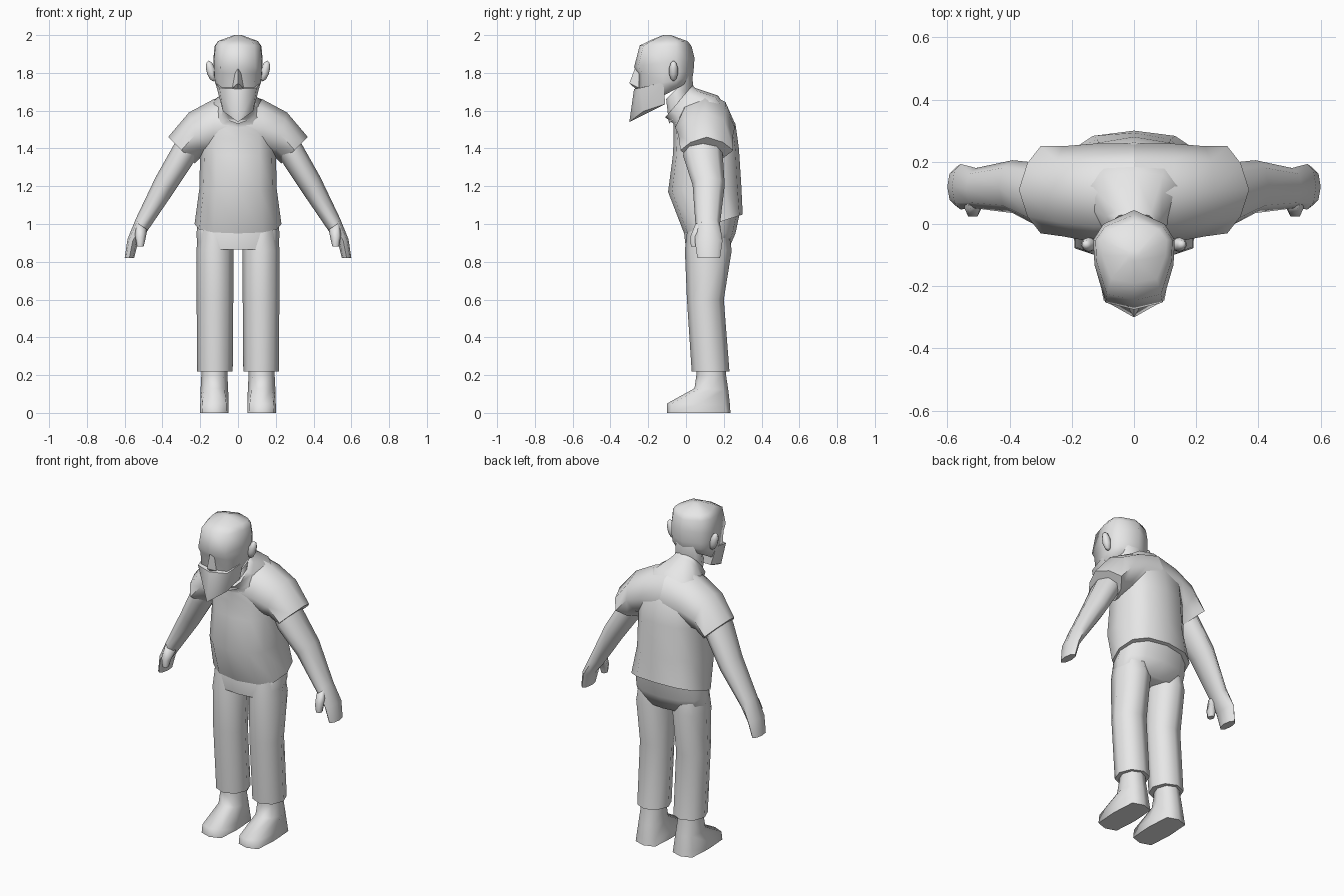
import bpy, bmesh, math
from mathutils import Vector

if "Cube" in bpy.data.objects:
    bpy.data.objects.remove(bpy.data.objects["Cube"])

grey = bpy.data.materials.new("plain grey")
grey.diffuse_color = (0.8, 0.8, 0.8, 1)
grey.use_nodes = True
grey.node_tree.nodes["Principled BSDF"].inputs["Base Color"].default_value = grey.diffuse_color


def oval(n, p):
    """Unit rounded-box outline; first number runs side to side, second back to front."""
    f = lambda v: math.copysign(abs(v) ** (2 / p), v) if abs(v) > 1e-6 else 0.0
    return [(f(math.sin(2 * math.pi * i / n)), f(math.cos(2 * math.pi * i / n))) for i in range(n)]


def finish(name, bm, mirror=False, angle=72):
    bmesh.ops.recalc_face_normals(bm, faces=bm.faces)
    me = bpy.data.meshes.new(name)
    bm.to_mesh(me)
    bm.free()
    me.materials.append(grey)
    ob = bpy.data.objects.new(name, me)
    bpy.context.collection.objects.link(ob)
    bpy.ops.object.select_all(action='DESELECT')
    ob.select_set(True)
    bpy.context.view_layer.objects.active = ob
    bpy.ops.object.shade_smooth_by_angle(angle=math.radians(angle))
    if mirror:
        ob.modifiers.new("mirror", 'MIRROR').use_mirror_merge = False
    return ob


def loft(name, rings, outline, mirror=False):
    """Each ring: two opposite points a, b and a half-width vector w; one outline or one per ring."""
    bm = bmesh.new()
    outlines = outline if isinstance(outline[0], list) else [outline] * len(rings)
    loops = []
    for (a, b, w), shape in zip(rings, outlines):
        a, b, w = Vector(a), Vector(b), Vector(w)
        loops.append([bm.verts.new((a + b) / 2 + w * s + (a - b) / 2 * t) for s, t in shape])
    n = len(outlines[0])
    for lo, hi in zip(loops, loops[1:]):
        for i in range(n):
            j = (i + 1) % n
            bm.faces.new((lo[i], lo[j], hi[j], hi[i]))
    bm.faces.new(loops[0])
    bm.faces.new(loops[-1])
    return finish(name, bm, mirror)


def body_loft(name, x, rows, outline, mirror=False):
    """Rows: back y, back z, front y, front z, half width."""
    return loft(name, [((x, yb, zb), (x, yf, zf), (w, 0, 0)) for yb, zb, yf, zf, w in rows],
                outline, mirror)


def limb_loft(name, rows, outline):
    """Rows: outer x, z, inner x, z, centre y, half depth."""
    return loft(name, [((xo, y, zo), (xi, y, zi), (0, d, 0)) for xo, zo, xi, zi, y, d in rows],
                outline, True)


def hull(name, half, mid=()):
    """Convex solid from points mirrored in x."""
    bm = bmesh.new()
    for x, y, z in half:
        bm.verts.new((x, y, z))
        bm.verts.new((-x, y, z))
    for p in mid:
        bm.verts.new(p)
    bmesh.ops.convex_hull(bm, input=bm.verts)
    return finish(name, bm, False, 50)


# Shirt body with collar
body_loft("shirt", 0, [
    (.30, 1.05, -.01, .95, .23),
    (.293, 1.2, -.095, 1.17, .205),
    (.28, 1.40, -.07, 1.36, .20),
    (.262, 1.53, -.065, 1.45, .20),
    (.17, 1.68, -.065, 1.51, .16),
    (.05, 1.72, -.065, 1.53, .10),
    (.035, 1.735, -.11, 1.565, .085)], oval(12, 2.5))

# Shoulder yoke running out into the sleeves
limb_loft("sleeves", [
    (.0, 1.70, .0, 1.36, .10, .16),
    (.13, 1.66, .13, 1.36, .10, .158),
    (.26, 1.59, .195, 1.355, .105, .145),
    (.37, 1.46, .23, 1.32, .11, .14)],
    [oval(8, 1.8), oval(8, 1.8), oval(8, 1.75), oval(8, 1.4)])

# Arms with hands, and thumbs
limb_loft("arms", [
    (.31, 1.47, .21, 1.37, .09, .10),
    (.345, 1.41, .245, 1.31, .09, .105),
    (.435, 1.25, .345, 1.16, .12, .085),
    (.54, 1.03, .475, .97, .115, .065),
    (.585, .92, .53, .90, .12, .073),
    (.60, .82, .55, .82, .12, .06)], oval(8, 2))
limb_loft("thumbs", [
    (.54, 1.01, .48, .97, .085, .04),
    (.545, .94, .49, .92, .05, .03),
    (.535, .88, .50, .88, .045, .022)], oval(6, 2.2))

# Trousers
body_loft("trouser_seat", 0, [
    (.285, 1.06, .0, 1.0, .21),
    (.262, .95, -.01, .95, .22),
    (.225, .865, .0, .865, .214)], oval(12, 2.3))
body_loft("trouser_legs", .122, [
    (.22, 1.0, .01, 1.0, .08),
    (.242, .86, -.006, .86, .099),
    (.20, .60, .005, .60, .097),
    (.23, .22, .03, .22, .094)], oval(8, 2), True)

# Ankles running down into the feet
body_loft("feet", .125, [
    (.21, .28, .06, .28, .067),
    (.212, .20, .055, .20, .069),
    (.224, .12, .045, .13, .073),
    (.233, .04, -.10, .05, .075),
    (.235, .0, -.10, .0, .075)],
    [oval(8, 2), oval(8, 2), oval(8, 2.3), oval(8, 4), oval(8, 5)], True)

# Neck and head
body_loft("neck", 0, [
    (.045, 1.68, -.09, 1.53, .08),
    (.03, 1.80, -.105, 1.66, .082)], oval(8, 2.2))
half = [(0, 1), (.75, .72), (1, .4), (.97, -.1), (.70, -.86), (0, -1)]
skull = half + [(-x, y) for x, y in half[-2:0:-1]]
body_loft("head", 0, [
    (.02, 1.755, -.21, 1.63, .10),
    (.035, 1.78, -.25, 1.72, .125),
    (.04, 1.81, -.252, 1.795, .129),
    (.045, 1.88, -.275, 1.83, .131),
    (.03, 1.94, -.245, 1.945, .124),
    (.01, 1.967, -.19, 1.972, .105),
    (-.08, 2.0, -.12, 2.0, .02)], skull)

# Face details
hull("nose", [(.03, -.25, 1.72), (.012, -.25, 1.82)],
     [(0, -.30, 1.745), (0, -.272, 1.82), (0, -.26, 1.71)])
hull("beard", [(.12, -.12, 1.75), (.098, -.245, 1.72), (.08, -.225, 1.597), (.09, -.11, 1.635),
               (.055, -.265, 1.63)],
     [(0, -.275, 1.715), (0, -.30, 1.54)])

# Ears
bm = bmesh.new()
bmesh.ops.create_uvsphere(bm, u_segments=8, v_segments=5, radius=1)
for v in bm.verts:
    x, y, z = v.co
    v.co = (.143 + .025 * x + .012 * z, -.066 + .024 * y, 1.81 + .055 * z)
finish("ears", bm, True)
